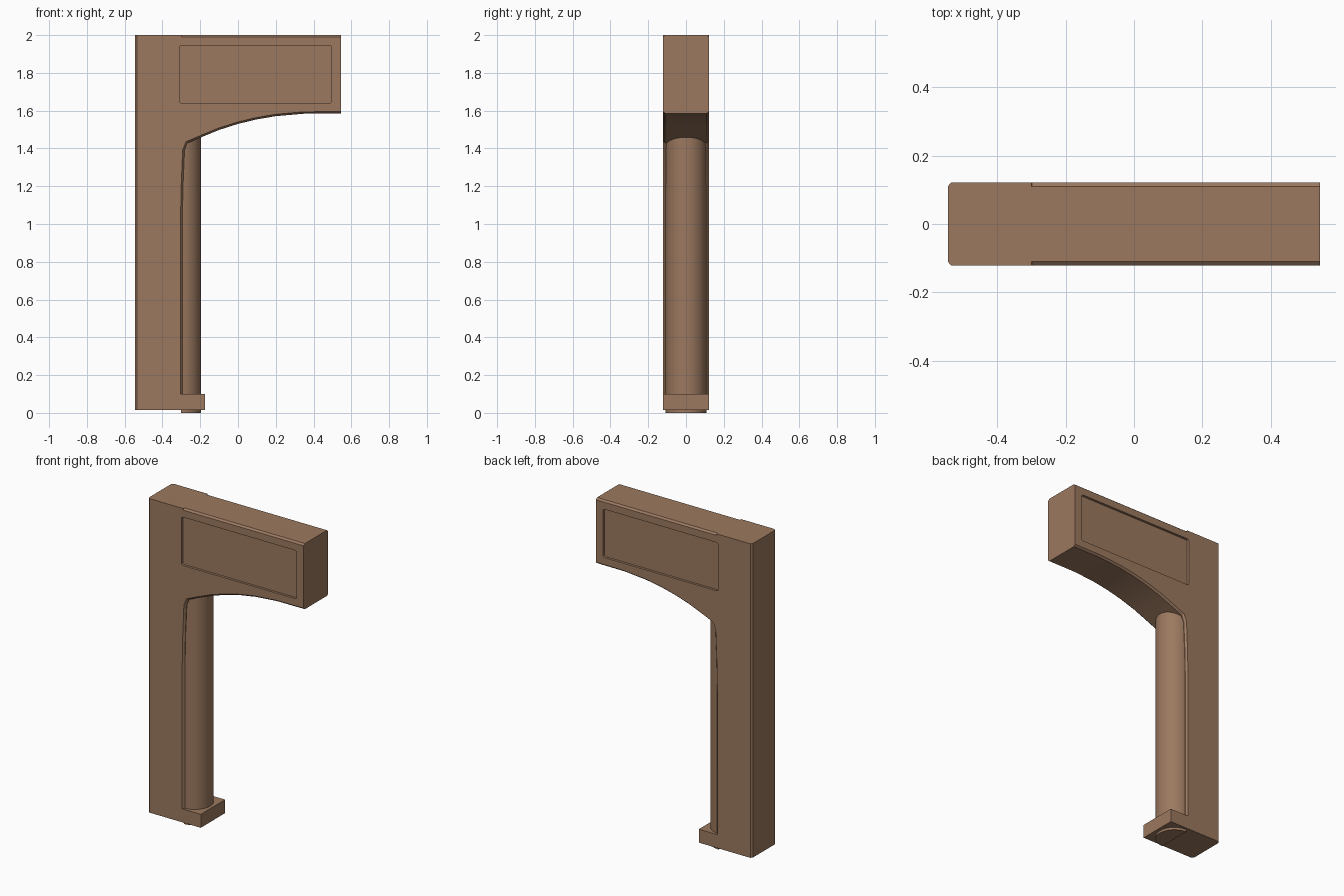
import bpy, bmesh, math

if "Cube" in bpy.data.objects:
    bpy.data.objects.remove(bpy.data.objects["Cube"])

brown = bpy.data.materials.new("brown")
brown.diffuse_color = (0.33, 0.19, 0.115, 1)
brown.use_nodes = True
brown.node_tree.nodes["Principled BSDF"].inputs["Base Color"].default_value = brown.diffuse_color


def make_object(name, bm):
    bmesh.ops.recalc_face_normals(bm, faces=bm.faces[:])
    mesh = bpy.data.meshes.new(name)
    bm.to_mesh(mesh)
    bm.free()
    ob = bpy.data.objects.new(name, mesh)
    mesh.materials.append(brown)
    bpy.context.collection.objects.link(ob)
    return ob


def activate(ob):
    bpy.ops.object.select_all(action='DESELECT')
    ob.select_set(True)
    bpy.context.view_layer.objects.active = ob


def loft(rings):
    bm = bmesh.new()
    loops = [[bm.verts.new(p) for p in ring] for ring in rings]
    n = len(loops[0])
    for a, b in zip(loops, loops[1:]):
        for i in range(n):
            j = (i + 1) % n
            bm.faces.new((a[i], a[j], b[j], b[i]))
    bm.faces.new(loops[0])
    bm.faces.new(loops[-1][::-1])
    return bm


# Post, foot and arm outline: x, z, then chamfer offset on the side faces
C = 0.01
outline = [
    (-0.545, 0.015, C, 0), (-0.175, 0.015, 0, 0), (-0.175, 0.10, 0, 0),
    (-0.295, 0.10, -C, 0), (-0.295, 1.0, -C, 0), (-0.291, 1.2, -C, 0),
    (-0.283, 1.39, -C, 0.002), (-0.268, 1.428, -0.007, 0.008),
    (-0.2, 1.457, -0.003, C), (-0.1, 1.498, -0.003, C), (0, 1.53, -0.002, C),
    (0.1, 1.554, -0.002, C), (0.2, 1.571, -0.001, C), (0.35, 1.584, 0, C),
    (0.545, 1.585, 0, C), (0.545, 2.0, 0, -C), (-0.298, 2.0, 0, -C),
    (-0.30, 2.0, 0, 0), (-0.545, 2.0, C, 0),
]
W = 0.122
outer = [(x, z) for x, z, dx, dz in outline]
inset = [(x + dx, z + dz) for x, z, dx, dz in outline]
sections = [(-W, inset), (-W + 0.012, outer), (W - 0.012, outer), (W, inset)]
frame = make_object("post_and_arm", loft(
    [[(x, y, z) for x, z in pts] for y, pts in sections]))

# Recessed panels with rounded corners on both sides of the arm
for side in (-1, 1):
    r, pts = 0.012, []
    for cx, cz, start in ((0.495 - r, 1.945 - r, 0), (-0.31 + r, 1.945 - r, 90),
                          (-0.31 + r, 1.64 + r, 180), (0.495 - r, 1.64 + r, 270)):
        for k in range(4):
            a = math.radians(start + 30 * k)
            pts.append((cx + r * math.cos(a), cz + r * math.sin(a)))
    cutter = make_object("panel_cutter", loft(
        [[(x, side * y, z) for x, z in pts] for y in (W - 0.015, W + 0.05)]))
    cutter.hide_render = True
    mod = frame.modifiers.new("panel", 'BOOLEAN')
    mod.operation = 'DIFFERENCE'
    mod.solver = 'EXACT'
    mod.object = cutter
    activate(frame)
    bpy.ops.object.modifier_apply(modifier="panel")
    bpy.data.objects.remove(cutter)

# Half-round column in front of the post
R, N = 0.108, 32
arc = [(-0.303 + R * math.cos(a), R * math.sin(a))
       for a in (math.pi * (i / N - 0.5) for i in range(N + 1))]
column = make_object("half_round_column", loft(
    [[(x, y, z) for x, y in arc] for z in (0, 1.48)]))

for ob in (frame, column):
    activate(ob)
    bpy.ops.object.shade_smooth_by_angle(angle=math.radians(25))
